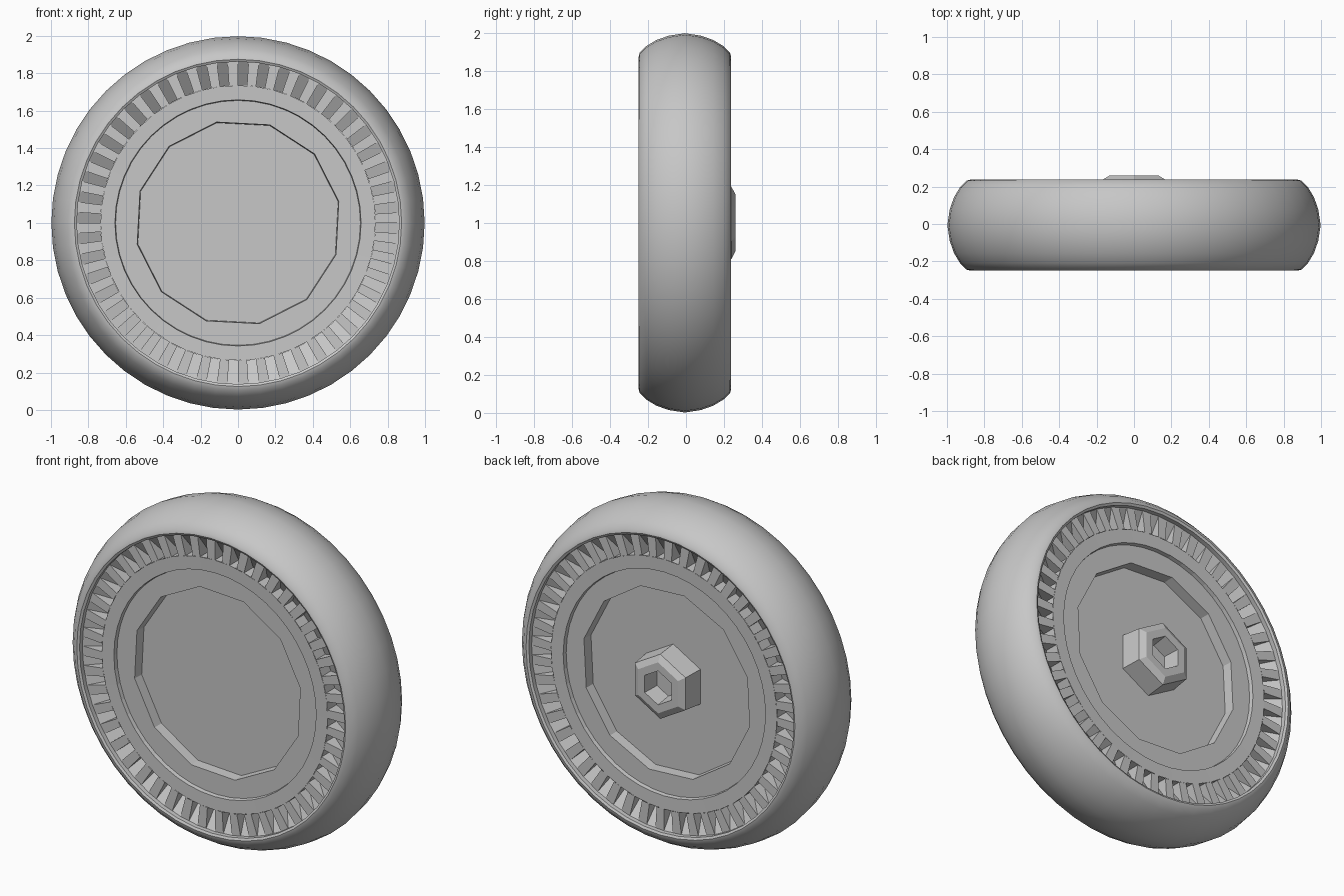
import bpy
import bmesh
from math import cos, sin, pi, radians

cube = bpy.data.objects.get("Cube")
if cube:
    bpy.data.objects.remove(cube, do_unlink=True)

# One plain grey for the whole wheel
GREY = (0.57, 0.57, 0.57, 1)
mat = bpy.data.materials.new("plain grey")
mat.use_nodes = True
mat.diffuse_color = GREY
mat.node_tree.nodes["Principled BSDF"].inputs["Base Color"].default_value = GREY

CENTRE_Y = -0.006
TEETH = 48


def point(r, y, a):
    """Position at radius r and angle a around the axle."""
    return (r * cos(a), y + CENTRE_Y, 1 + r * sin(a))


def finish(name, bm, outward, smooth=None):
    """Weld, face the surface outward and make the object."""
    bmesh.ops.remove_doubles(bm, verts=bm.verts, dist=0.0005)
    bmesh.ops.recalc_face_normals(bm, faces=bm.faces)
    if sum(outward(f) * f.calc_area() for f in bm.faces) < 0:
        bmesh.ops.reverse_faces(bm, faces=bm.faces)
    mesh = bpy.data.meshes.new(name)
    bm.to_mesh(mesh)
    bm.free()
    mesh.materials.append(mat)
    obj = bpy.data.objects.new(name, mesh)
    bpy.context.collection.objects.link(obj)
    if smooth:
        bpy.ops.object.select_all(action='DESELECT')
        obj.select_set(True)
        bpy.context.view_layer.objects.active = obj
        bpy.ops.object.shade_smooth_by_angle(angle=radians(smooth))


def lathe(name, profile, segments, outward, phase=0, smooth=None):
    """Spin a (radius, y) profile around the axle; radius 0 closes it flat."""
    bm = bmesh.new()
    rings = []
    for r, y in profile:
        if r > 0:
            rings.append([bm.verts.new(point(r, y, phase + 2 * pi * i / segments))
                          for i in range(segments)])
        else:
            bm.faces.new(rings[-1])
    for a, b in zip(rings, rings[1:]):
        for i in range(segments):
            j = (i + 1) % segments
            bm.faces.new((a[i], a[j], b[j], b[i]))
    finish(name, bm, outward, smooth)


def toothed_ring(name, s, facing):
    """Flat teeth with wedge-shaped pockets that deepen towards the axle."""
    bm = bmesh.new()
    inner, outer, top, deep = 0.735, 0.862, 0.21 * s, 0.125 * s
    step = 2 * pi / TEETH

    def face(*pts):
        bm.faces.new([bm.verts.new(point(*p)) for p in pts])

    for i in range(TEETH):
        a = i * step
        b, c = a + step * 0.5, a + step
        face((inner, top, a), (inner, top, b), (outer, top, b), (outer, top, a))
        face((inner, deep, b), (inner, deep, c), (outer, top, c), (outer, top, b))
        face((inner, deep, b), (inner, deep, c), (inner, top, c), (inner, top, b))
        for edge in (b, c):
            face((inner, top, edge), (outer, top, edge), (inner, deep, edge))
    finish(name, bm, facing)


# Tyre: rounded tread with flat side walls and a deep inner lip
half = [(0.862, 0.12), (0.862, 0.236), (0.875, 0.243), (0.895, 0.238),
        (0.93, 0.203), (0.962, 0.15), (0.985, 0.085)]
tyre_profile = [(r, -y) for r, y in half] + [(0.998, 0)] + half[::-1]
lathe("tyre", tyre_profile, TEETH,
      lambda f: f.normal.x * f.calc_center_median().x
      + f.normal.z * (f.calc_center_median().z - 1), smooth=35)

# Both sides: toothed ring, plain ring and stepped dish
for side, s in (("front", -1), ("back", 1)):
    def facing(f, s=s):
        return f.normal.y * s

    toothed_ring(side + "_toothed_ring", s, facing)
    lathe(side + "_rim_ring",
          [(0.735, 0.21 * s), (0.658, 0.208 * s), (0.654, 0.183 * s)],
          TEETH, facing)
    lathe(side + "_dish",
          [(0.68, 0.185 * s), (0.551, 0.185 * s), (0.547, 0.125 * s), (0, 0.125 * s)],
          12, facing, phase=radians(12))

# Hexagonal axle hub with a blind socket on the back
lathe("axle_hub",
      [(0.205, 0.12), (0.19, 0.245), (0.15, 0.266), (0.1, 0.266),
       (0.085, 0.17), (0, 0.17)],
      6, lambda f: f.normal.y, phase=radians(30))
